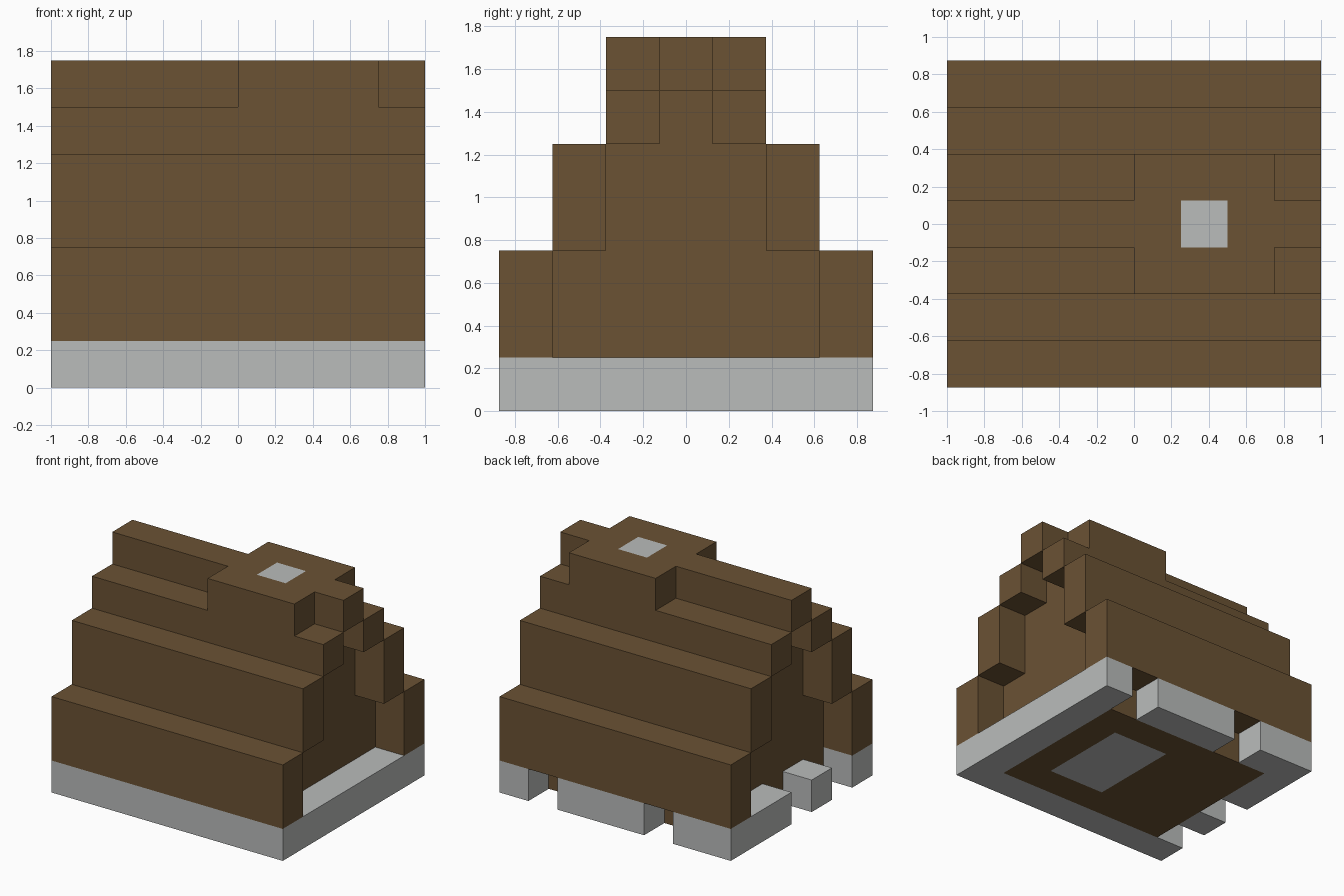
import bpy
import bmesh
from mathutils import Vector

cube = bpy.data.objects.get("Cube")
if cube:
    bpy.data.objects.remove(cube, do_unlink=True)

U = 0.25        # one building block
HX = 4 * U      # half length
HY = 3.5 * U    # half depth


def material(name, rgb):
    mat = bpy.data.materials.new(name)
    mat.use_nodes = True
    colour = (*rgb, 1)
    mat.diffuse_color = colour
    mat.node_tree.nodes["Principled BSDF"].inputs["Base Color"].default_value = colour
    return mat


WOOD = material("brown wood", (0.145, 0.084, 0.034))
STONE = material("grey stone", (0.49, 0.503, 0.497))


def finish(name, bm, mats):
    bmesh.ops.recalc_face_normals(bm, faces=bm.faces)
    mesh = bpy.data.meshes.new(name)
    bm.to_mesh(mesh)
    bm.free()
    for mat in mats:
        mesh.materials.append(mat)
    obj = bpy.data.objects.new(name, mesh)
    bpy.context.collection.objects.link(obj)
    return obj


def prism(points, direction):
    """Extrude a closed outline along a direction."""
    bm = bmesh.new()
    face = bm.faces.new([bm.verts.new(p) for p in points])
    new = bmesh.ops.extrude_face_region(bm, geom=[face])["geom"]
    moved = [v for v in new if isinstance(v, bmesh.types.BMVert)]
    bmesh.ops.translate(bm, verts=moved, vec=direction)
    return bm


def block(x, y, z):
    """Box from three (low, high) ranges."""
    outline = [(x[0], y[0], z[0]), (x[1], y[0], z[0]), (x[1], y[1], z[0]), (x[0], y[1], z[0])]
    return prism(outline, (0, 0, z[1] - z[0]))


def patch(bm, x, y, up):
    """Cut a rectangle into the faces turned up or down and give it the second material."""
    cuts = [((v, 0, 0), (1, 0, 0)) for v in x] + [((0, v, 0), (0, 1, 0)) for v in y]
    for co, no in cuts:
        bmesh.ops.bisect_plane(bm, geom=bm.verts[:] + bm.edges[:] + bm.faces[:],
                               plane_co=Vector(co), plane_no=Vector(no))
    bmesh.ops.recalc_face_normals(bm, faces=bm.faces)
    for f in bm.faces:
        c = f.calc_center_median()
        if f.normal.z * up > 0.9 and x[0] < c.x < x[1] and y[0] < c.y < y[1]:
            f.material_index = 1


# Stone foundation: whole on the front and +x side, broken on the back and -x side
low = (0, U)
foundation = {
    "foundation_front": ((-HX, HX), (-HY, U - HY)),
    "foundation_left": ((HX - U, HX), (U - HY, HY)),
    "foundation_back": ((-U, 2 * U), (HY - U, HY)),
    "foundation_back_corner": ((-HX, -2 * U), (HY - U, HY)),
    "foundation_right": ((-HX, U - HX), (U / 2, HY - U)),
    "foundation_right_stone": ((-HX, U - HX), (-1.5 * U, -U / 2)),
}
for name, (xs, ys) in foundation.items():
    finish(name, block(xs, ys, low), [STONE])

# Wooden floor with a hearth flush in its underside
floor = block((U - HX, HX - U), (U - HY, HY - U), low)
patch(floor, (0, 2 * U), (-1.5 * U, 1.5 * U), -1)
finish("floor", floor, [WOOD, STONE])

# Stepped gable body, set back at both ends
half = [(2.5, 1), (2.5, 3), (1.5, 3), (1.5, 5), (0.5, 5), (0.5, 6)]
outline = half + [(-y, z) for y, z in reversed(half)]
body = prism([(U - HX, y * U, z * U) for y, z in outline], (2 * (HX - U), 0, 0))
finish("gable_body", body, [WOOD])

# Stepped roof courses on the front and back
courses = {"lower_course": (2.5, 1, 3), "middle_course": (1.5, 3, 5), "upper_course": (0.5, 5, 6)}
for name, (inner, z0, z1) in courses.items():
    for side, s in (("front", -1), ("back", 1)):
        ys = sorted((s * inner * U, s * (inner + 1) * U))
        finish(side + "_" + name, block((-HX, HX), ys, (z0 * U, z1 * U)), [WOOD])

# Ridge widening into the collar around the flue
half = [(-4, 0.5), (0, 0.5), (0, 1.5), (3, 1.5), (3, 0.5), (4, 0.5)]
outline = half + [(x, -y) for x, y in reversed(half)]
ridge = prism([(x * U, y * U, 6 * U) for x, y in outline], (0, 0, U))
patch(ridge, (U, 2 * U), (-U / 2, U / 2), 1)
finish("ridge_and_flue", ridge, [WOOD, STONE])
